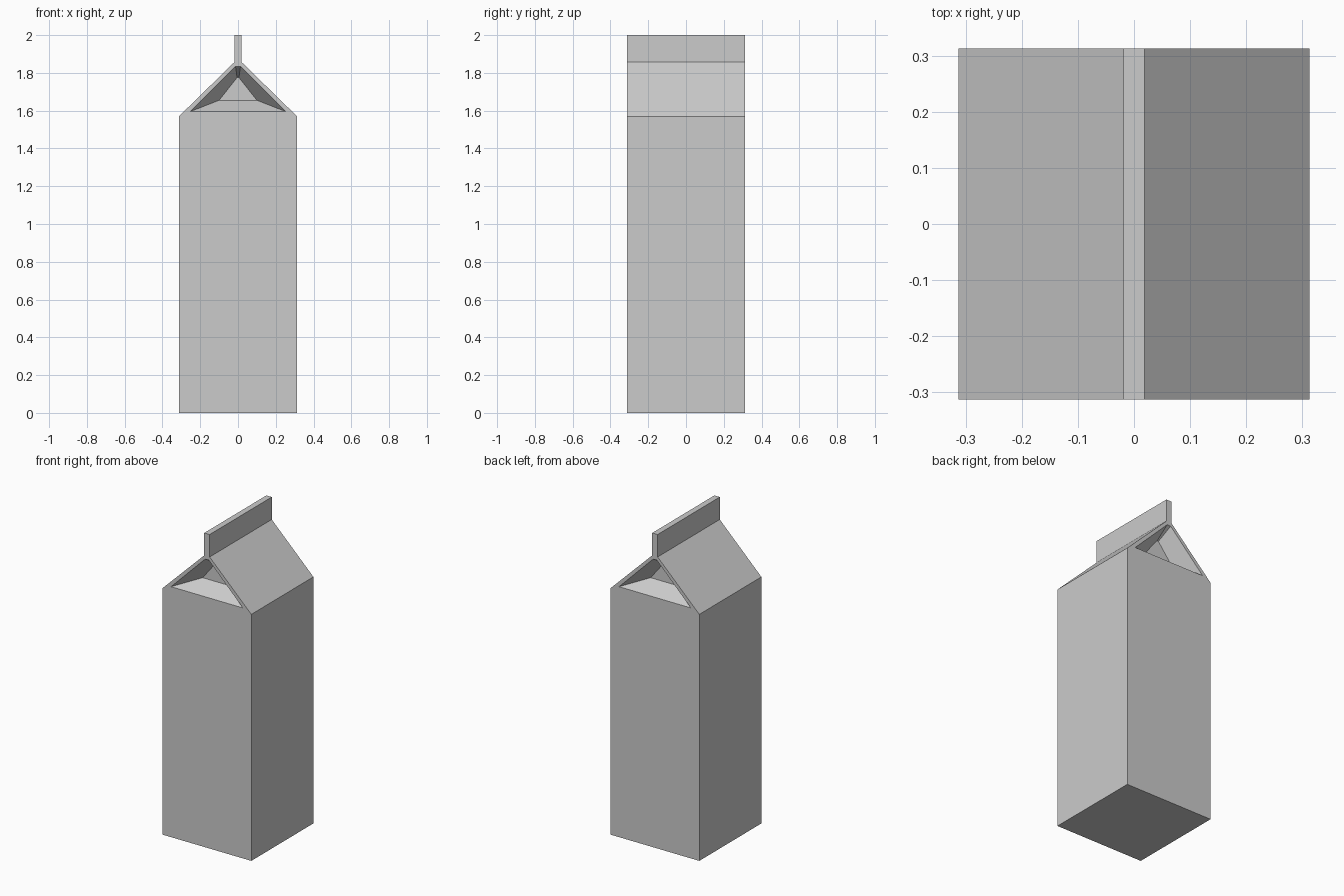
import bpy
import bmesh

if "Cube" in bpy.data.objects:
    bpy.data.objects.remove(bpy.data.objects["Cube"])

HALF = 0.3125    # half width and half depth of the carton
DEPTH = 0.10     # how far the gable pockets sink in

# Half widths and heights going up the outer silhouette
levels = [(HALF, 0.0), (HALF, 1.57), (0.019, 1.857), (0.019, 2.0)]
# Gable pocket: (half width, z) of the bottom and top edges
opening = [(0.253, 1.595), (0.013, 1.835)]
pocket = [(0.10, 1.655), (0.005, 1.775)]

bm = bmesh.new()


def ring(edges, y):
    """Four-corner loop in the xz plane from a bottom and a top edge."""
    (w0, z0), (w1, z1) = edges
    return [bm.verts.new(p) for p in
            ((-w0, y, z0), (w0, y, z0), (w1, y, z1), (-w1, y, z1))]


def bridge(a, b):
    for i in range(4):
        j = (i + 1) % 4
        bm.faces.new((a[i], a[j], b[j], b[i]))


# Outer shell: body, sloped roof and top seam stacked from square loops
loops = [[bm.verts.new((sx * w, sy * HALF, z))
          for sx, sy in ((-1, -1), (1, -1), (1, 1), (-1, 1))]
         for w, z in levels]
bm.faces.new(loops[0])
bm.faces.new(loops[-1])
for k in range(3):
    lo, hi = loops[k], loops[k + 1]
    for i in range(4):
        if k == 1 and i in (0, 2):
            continue    # gable ends are built below
        j = (i + 1) % 4
        bm.faces.new((lo[i], lo[j], hi[j], hi[i]))

# Gable ends: rim, sloping pocket walls and pocket floor, front and back
for s, left, right in ((-1, 0, 1), (1, 3, 2)):
    gable = [loops[1][left], loops[1][right], loops[2][right], loops[2][left]]
    rim = ring(opening, s * HALF)
    inner = ring(pocket, s * (HALF - DEPTH))
    bridge(gable, rim)
    bridge(rim, inner)
    bm.faces.new(inner)

bmesh.ops.recalc_face_normals(bm, faces=bm.faces)
mesh = bpy.data.meshes.new("carton")
bm.to_mesh(mesh)
bm.free()
carton = bpy.data.objects.new("carton", mesh)
bpy.context.collection.objects.link(carton)
